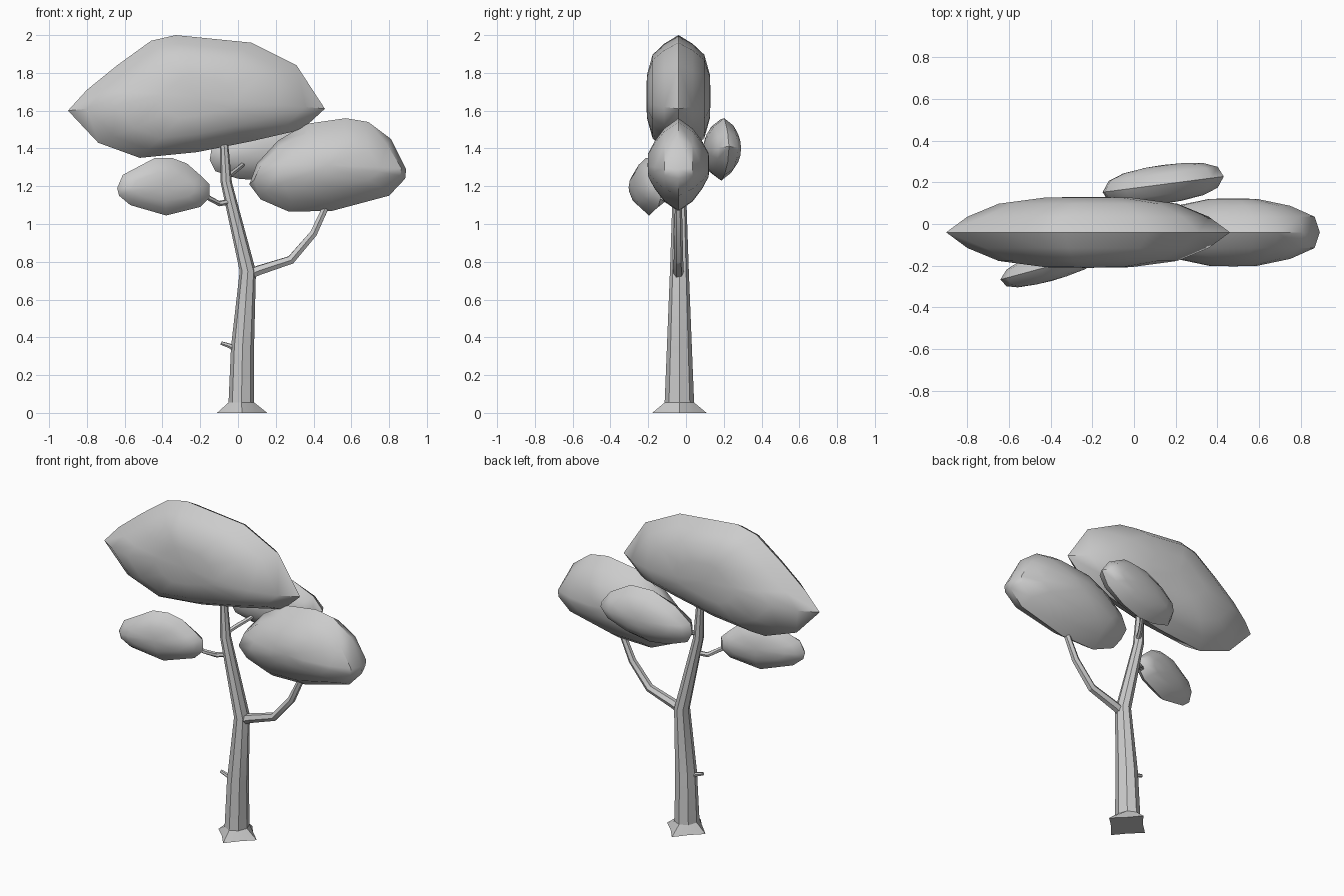
import bpy, bmesh, math
from mathutils import Vector


def finish(name, bm, angle):
    bmesh.ops.recalc_face_normals(bm, faces=bm.faces)
    me = bpy.data.meshes.new(name)
    bm.to_mesh(me)
    bm.free()
    ob = bpy.data.objects.new(name, me)
    bpy.context.collection.objects.link(ob)
    bpy.ops.object.select_all(action='DESELECT')
    ob.select_set(True)
    bpy.context.view_layer.objects.active = ob
    bpy.ops.object.shade_smooth_by_angle(angle=math.radians(angle))
    return ob


def bridge(bm, a, b):
    for i in range(len(a)):
        j = (i + 1) % len(a)
        bm.faces.new((a[i], a[j], b[j], b[i]))


# Leaf pad: xz outline swelling to both sides of a ridge, turned slightly in plan
def leaf_pad(name, outline, y, slope, rings):
    xs, zs = zip(*outline)
    cx, cz = (min(xs) + max(xs)) / 2, (min(zs) + max(zs)) / 2

    def ring(sx, sz, d):
        vs = []
        for x, z in outline:
            px = cx + (x - cx) * sx
            vs.append(bm.verts.new((px, y + slope * (px - cx) + d, cz + (z - cz) * sz)))
        return vs

    bm = bmesh.new()
    ridge = ring(1, 1, 0)
    for side in (-1, 1):
        prev = ridge
        for sx, sz, d in rings:
            cur = ring(sx, sz, side * d)
            bridge(bm, prev, cur)
            prev = cur
        tip = bm.verts.new((cx, y + side * (rings[-1][2] + 0.003), cz))
        for i in range(len(prev)):
            bm.faces.new((prev[i], prev[(i + 1) % len(prev)], tip))
    finish(name, bm, 42)


# Tapered limb along a bent path of (x, y, z, radius)
def limb(name, path, sides=6):
    pts = [Vector(p[:3]) for p in path]
    bm = bmesh.new()
    rings = []
    for i, p in enumerate(pts):
        t = (pts[min(i + 1, len(pts) - 1)] - pts[max(i - 1, 0)]).normalized()
        u = Vector((0.1, 1, 0.15)).cross(t).cross(t).normalized()
        v = t.cross(u)
        r = path[i][3]
        rings.append([bm.verts.new(p + r * (math.cos(a) * u + math.sin(a) * v))
                      for a in (math.tau * k / sides for k in range(sides))])
    for a, b in zip(rings, rings[1:]):
        bridge(bm, a, b)
    bm.faces.new(rings[0])
    bm.faces.new(rings[-1])
    finish(name, bm, 30)


# Trunk: octagonal sections (x, z, radius x, radius y) on a four-pointed flared foot
bm = bmesh.new()
sections = [(0.022, 0, 0.133, 0.144), (0.018, 0.055, 0.068, 0.078),
            (0.024, 0.35, 0.061, 0.066), (0.052, 0.75, 0.043, 0.05),
            (-0.062, 1.22, 0.03, 0.034), (-0.074, 1.43, 0.022, 0.025),
            (-0.08, 1.55, 0.02, 0.02)]
prev = None
for n, (x, z, rx, ry) in enumerate(sections):
    cur = []
    for k in range(8):
        a = math.tau * k / 8
        f = 0.66 if n == 0 and k % 2 else 1
        cur.append(bm.verts.new((x + rx * f * math.cos(a), -0.035 + ry * f * math.sin(a), z)))
    if prev:
        bridge(bm, prev, cur)
    else:
        bm.faces.new(cur)
    prev = cur
bm.faces.new(prev)
finish("trunk", bm, 30)

# Branches
limb("right_branch", [(0.05, -0.04, 0.73, 0.029), (0.11, -0.04, 0.755, 0.028),
                      (0.28, -0.04, 0.81, 0.025), (0.4, -0.04, 0.95, 0.022),
                      (0.46, -0.04, 1.08, 0.019), (0.49, -0.04, 1.17, 0.016)])
limb("left_branch", [(-0.03, -0.04, 1.12, 0.015), (-0.1, -0.07, 1.108, 0.015),
                     (-0.15, -0.12, 1.135, 0.014), (-0.22, -0.16, 1.18, 0.012)])
limb("back_branch", [(-0.06, -0.04, 1.24, 0.015), (-0.03, 0.02, 1.27, 0.014),
                     (0.015, 0.09, 1.305, 0.013), (0.05, 0.16, 1.34, 0.012)])
limb("branch_stub", [(-0.02, -0.04, 0.34, 0.014), (-0.045, -0.04, 0.355, 0.013),
                     (-0.09, -0.04, 0.37, 0.01)])

# Foliage
leaf_pad("main_canopy",
         [(-0.9, 1.6), (-0.8, 1.71), (-0.64, 1.84), (-0.46, 1.97), (-0.33, 2.0),
          (0.07, 1.96), (0.31, 1.84), (0.46, 1.61), (0.34, 1.5), (0.08, 1.44),
          (-0.22, 1.38), (-0.52, 1.35), (-0.74, 1.43)],
         -0.04, 0, [(0.85, 0.86, 0.075), (0.63, 0.68, 0.137), (0.3, 0.35, 0.167)])
leaf_pad("right_canopy",
         [(0.06, 1.21), (0.1, 1.32), (0.21, 1.44), (0.36, 1.53), (0.57, 1.56),
          (0.69, 1.54), (0.81, 1.45), (0.89, 1.29), (0.885, 1.24), (0.8, 1.15),
          (0.5, 1.07), (0.27, 1.065), (0.12, 1.13)],
         -0.04, 0, [(0.94, 0.78, 0.075), (0.66, 0.5, 0.127), (0.28, 0.25, 0.16)])
leaf_pad("back_canopy",
         [(-0.15, 1.34), (-0.14, 1.4), (-0.04, 1.49), (0.1, 1.555), (0.24, 1.56),
          (0.37, 1.49), (0.43, 1.41), (0.38, 1.33), (0.25, 1.26), (0.12, 1.23),
          (0.0, 1.24), (-0.12, 1.28)],
         0.19, 0.13, [(0.9, 0.76, 0.05), (0.66, 0.5, 0.077), (0.3, 0.26, 0.09)])
leaf_pad("left_canopy",
         [(-0.64, 1.19), (-0.61, 1.26), (-0.44, 1.35), (-0.35, 1.35), (-0.27, 1.32),
          (-0.19, 1.25), (-0.15, 1.21), (-0.15, 1.14), (-0.2, 1.09), (-0.38, 1.045),
          (-0.57, 1.1), (-0.63, 1.15)],
         -0.2, 0.27, [(0.88, 0.76, 0.04), (0.66, 0.5, 0.06), (0.3, 0.26, 0.07)])
